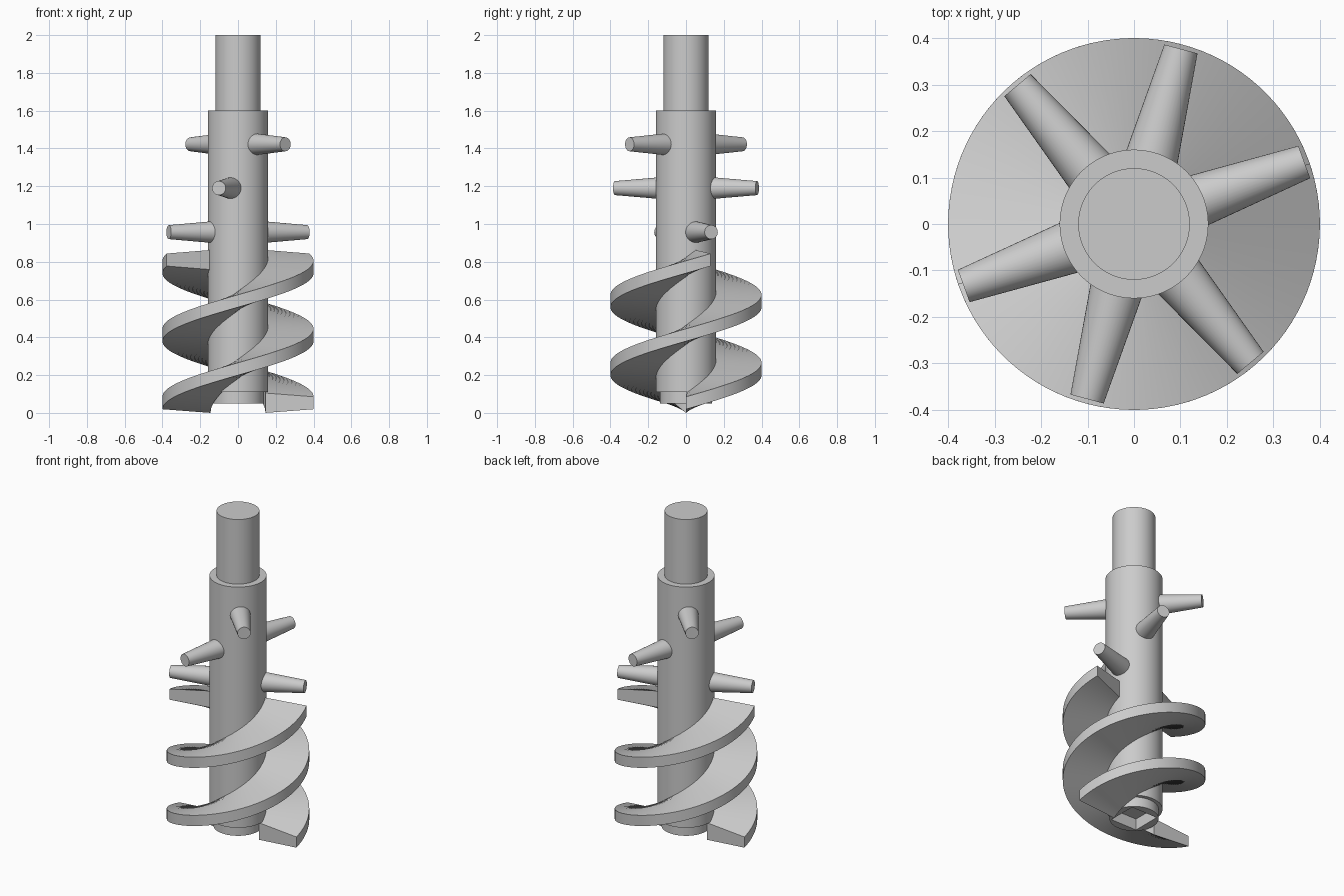
import bpy, bmesh
from math import cos, sin, pi, radians
from mathutils import Matrix

cube = bpy.data.objects.get("Cube")
if cube:
    bpy.data.objects.remove(cube, do_unlink=True)

steel = bpy.data.materials.new("grey_steel")
steel.use_nodes = True
GREY = (0.6, 0.6, 0.6, 1)
steel.diffuse_color = GREY
steel.node_tree.nodes["Principled BSDF"].inputs["Base Color"].default_value = GREY


def make_object(name, bm):
    bmesh.ops.recalc_face_normals(bm, faces=bm.faces)
    mesh = bpy.data.meshes.new(name)
    bm.to_mesh(mesh)
    bm.free()
    mesh.materials.append(steel)
    obj = bpy.data.objects.new(name, mesh)
    bpy.context.collection.objects.link(obj)
    return obj


def smooth(obj):
    bpy.ops.object.select_all(action='DESELECT')
    obj.select_set(True)
    bpy.context.view_layer.objects.active = obj
    bpy.ops.object.shade_smooth_by_angle(angle=radians(30))


def lathe(name, profile, sides):
    """Solid of revolution about z with flat end caps."""
    bm = bmesh.new()
    rings = [[bm.verts.new((r * cos(2 * pi * i / sides), r * sin(2 * pi * i / sides), z))
              for i in range(sides)] for r, z in profile]
    for low, high in zip(rings, rings[1:]):
        for i in range(sides):
            j = (i + 1) % sides
            bm.faces.new((low[i], low[j], high[j], high[i]))
    bm.faces.new(rings[0])
    bm.faces.new(rings[-1])
    return make_object(name, bm)


def helical_blade(name, start, turn, pitch, z0, steps=110):
    """Sweep a tapered section up a helix; thick at the root, thin at the rim."""
    section = [(0.145, -0.0525), (0.4, -0.033), (0.4, 0.033), (0.145, 0.0525)]
    bm = bmesh.new()
    rings = []
    for s in range(steps + 1):
        a = turn * s / steps
        z = z0 + pitch * a / (2 * pi)
        rings.append([bm.verts.new((r * cos(start + a), r * sin(start + a), z + dz))
                      for r, dz in section])
    for low, high in zip(rings, rings[1:]):
        for i in range(4):
            j = (i + 1) % 4
            bm.faces.new((low[i], low[j], high[j], high[i]))
    bm.faces.new(rings[0])
    bm.faces.new(rings[-1])
    return make_object(name, bm)


# Stepped shaft: lower collar, main body and drive shank
shaft = lathe("shaft", [(0.138, 0.05), (0.138, 0.11), (0.16, 0.11), (0.16, 1.6),
                        (0.12, 1.6), (0.12, 2.0)], 96)

# Square socket cut into the lower end
bm = bmesh.new()
bmesh.ops.create_cube(bm, size=1, matrix=Matrix.Translation((0, 0, 0.06))
                      @ Matrix.Diagonal((0.18, 0.18, 0.12, 1)))
cutter = make_object("socket_cutter", bm)
cutter.hide_render = True
cut = shaft.modifiers.new("socket", 'BOOLEAN')
cut.operation = 'DIFFERENCE'
cut.solver = 'EXACT'
cut.object = cutter
bpy.context.view_layer.objects.active = shaft
bpy.ops.object.modifier_apply(modifier=cut.name)
bpy.data.objects.remove(cutter, do_unlink=True)
smooth(shaft)

# Two matching helical blades, half a turn apart
for side, start in (("left", 0), ("right", pi)):
    smooth(helical_blade("blade_" + side, start, radians(379), 0.72, 0.0525))

# Three opposed pairs of tapered mixing pegs
for level, (angle, z) in enumerate([(20, 0.957), (75, 1.19), (130, 1.422)], 1):
    for side, flip in (("a", 0), ("b", 180)):
        peg = lathe(f"peg_{level}_{side}", [(0.061, 0.1), (0.037, 0.39)], 40)
        peg.data.transform(Matrix.Translation((0, 0, z))
                           @ Matrix.Rotation(radians(angle + flip), 4, 'Z')
                           @ Matrix.Rotation(pi / 2, 4, 'Y'))
        smooth(peg)
